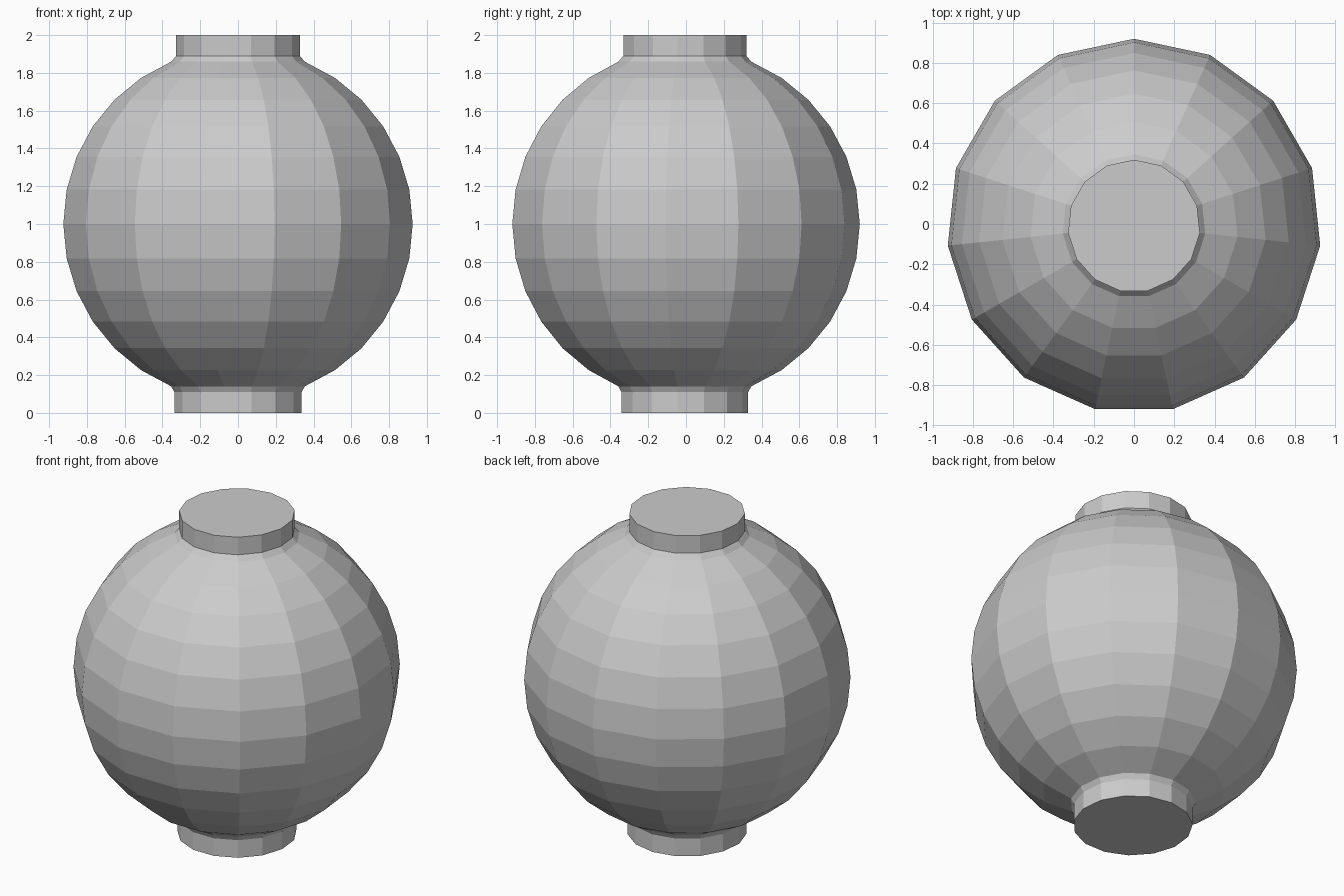
import bpy, bmesh
from math import sin, cos, radians, pi

if "Cube" in bpy.data.objects:
    bpy.data.objects.remove(bpy.data.objects["Cube"])

SIDES = 15
RADIUS = 0.93
Y_SHIFT = -0.01  # odd side count: recentre the bounding box


def lathe(name, profile):
    """Spin (radius, z) points into a closed, flat-shaded solid with a corner on +y."""
    bm = bmesh.new()
    rings = [[bm.verts.new((r * cos(pi / 2 + 2 * pi * i / SIDES),
                            r * sin(pi / 2 + 2 * pi * i / SIDES) + Y_SHIFT, z))
              for i in range(SIDES)] for r, z in profile]
    for low, high in zip(rings, rings[1:]):
        for i in range(SIDES):
            j = (i + 1) % SIDES
            bm.faces.new((low[i], low[j], high[j], high[i]))
    bm.faces.new(rings[0][::-1])
    bm.faces.new(rings[-1])
    bmesh.ops.recalc_face_normals(bm, faces=bm.faces)
    mesh = bpy.data.meshes.new(name)
    bm.to_mesh(mesh)
    bm.free()
    obj = bpy.data.objects.new(name, mesh)
    bpy.context.collection.objects.link(obj)
    return obj


# Round body, latitude steps of 11.25 degrees, with a short collar at each end
bottom_collar = [(0.339, 0.0), (0.339, 0.11)]
globe = [(RADIUS * cos(radians(11.25 * k)), 1 + RADIUS * sin(radians(11.25 * k)))
         for k in range(-6, 7)]
top_collar = [(0.329, 1.89), (0.329, 2.0)]
lathe("lantern_body", bottom_collar + globe + top_collar)
